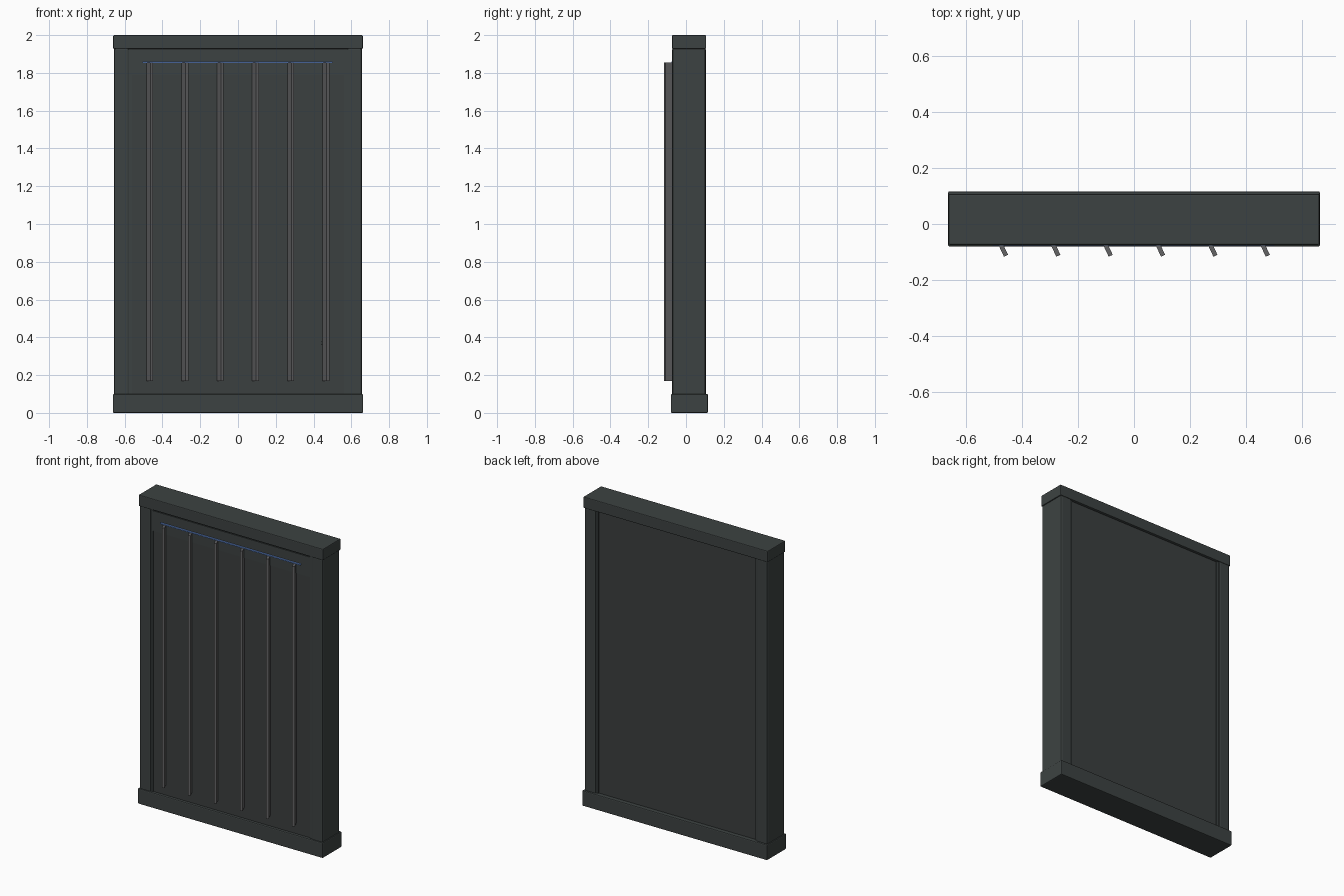
import bpy, bmesh, math
from mathutils import Matrix

if "Cube" in bpy.data.objects:
    bpy.data.objects.remove(bpy.data.objects["Cube"])


def material(name, rgb):
    m = bpy.data.materials.new(name)
    m.diffuse_color = (*rgb, 1.0)
    m.use_nodes = True
    m.node_tree.nodes["Principled BSDF"].inputs["Base Color"].default_value = m.diffuse_color
    return m


FRAME = material("dark slate", (0.046, 0.055, 0.054))
PANEL = material("dark charcoal", (0.044, 0.050, 0.050))
FIN = material("mid grey", (0.125, 0.125, 0.130))
GLOW = material("light blue", (0.16, 0.32, 0.80))


def box(name, x, y, z, mat, bevel=0.0, turn=0.0):
    """Box from (min, max) ranges, optionally bevelled and turned about its own z axis."""
    bm = bmesh.new()
    bmesh.ops.create_cube(bm, size=1)
    bmesh.ops.scale(bm, vec=(x[1] - x[0], y[1] - y[0], z[1] - z[0]), verts=bm.verts)
    if bevel:
        bmesh.ops.bevel(bm, geom=list(bm.edges), offset=bevel, segments=2,
                        profile=0.5, affect='EDGES')
    if turn:
        bmesh.ops.rotate(bm, matrix=Matrix.Rotation(turn, 3, 'Z'), verts=bm.verts)
    mesh = bpy.data.meshes.new(name)
    bm.to_mesh(mesh)
    bm.free()
    mesh.materials.append(mat)
    ob = bpy.data.objects.new(name, mesh)
    ob.location = ((x[0] + x[1]) / 2, (y[0] + y[1]) / 2, (z[0] + z[1]) / 2)
    bpy.context.collection.objects.link(ob)
    return ob


# Base plinth and top beam
box("base_plinth", (-0.663, 0.663), (-0.08, 0.1165), (0.0, 0.10), FRAME, 0.006)
box("top_beam", (-0.661, 0.661), (-0.074, 0.107), (1.927, 2.0), FRAME, 0.005)

# Side posts with chamfered corners, and the stepped trim beside each
for side, s in (("left", -1), ("right", 1)):
    box(side + "_post", sorted((s * 0.575, s * 0.656)), (-0.073, 0.105),
        (0.09, 1.935), FRAME, 0.011)
    box(side + "_trim", sorted((s * 0.562, s * 0.60)), (-0.068, 0.097),
        (0.09, 1.935), FRAME)

# Door panel, header plate and lower sill
box("door_panel", (-0.59, 0.59), (-0.063, 0.09), (0.05, 1.95), PANEL)
box("header_plate", (-0.565, 0.565), (-0.067, -0.05), (1.79, 1.92), FRAME)

# Light strip above the fins
box("light_strip", (-0.505, 0.50), (-0.077, -0.06), (1.853, 1.860), GLOW)

# Six slanted vertical fins
for i in range(6):
    cx = -0.467 + i * 0.1866
    box("fin_%d" % (i + 1), (cx - 0.008, cx + 0.008), (-0.1155, -0.0645),
        (0.17, 1.854), FIN, 0.0, math.radians(25))

# Small latch button
box("latch_button", (0.440, 0.450), (-0.068, -0.06), (0.363, 0.377), FRAME, 0.002)
